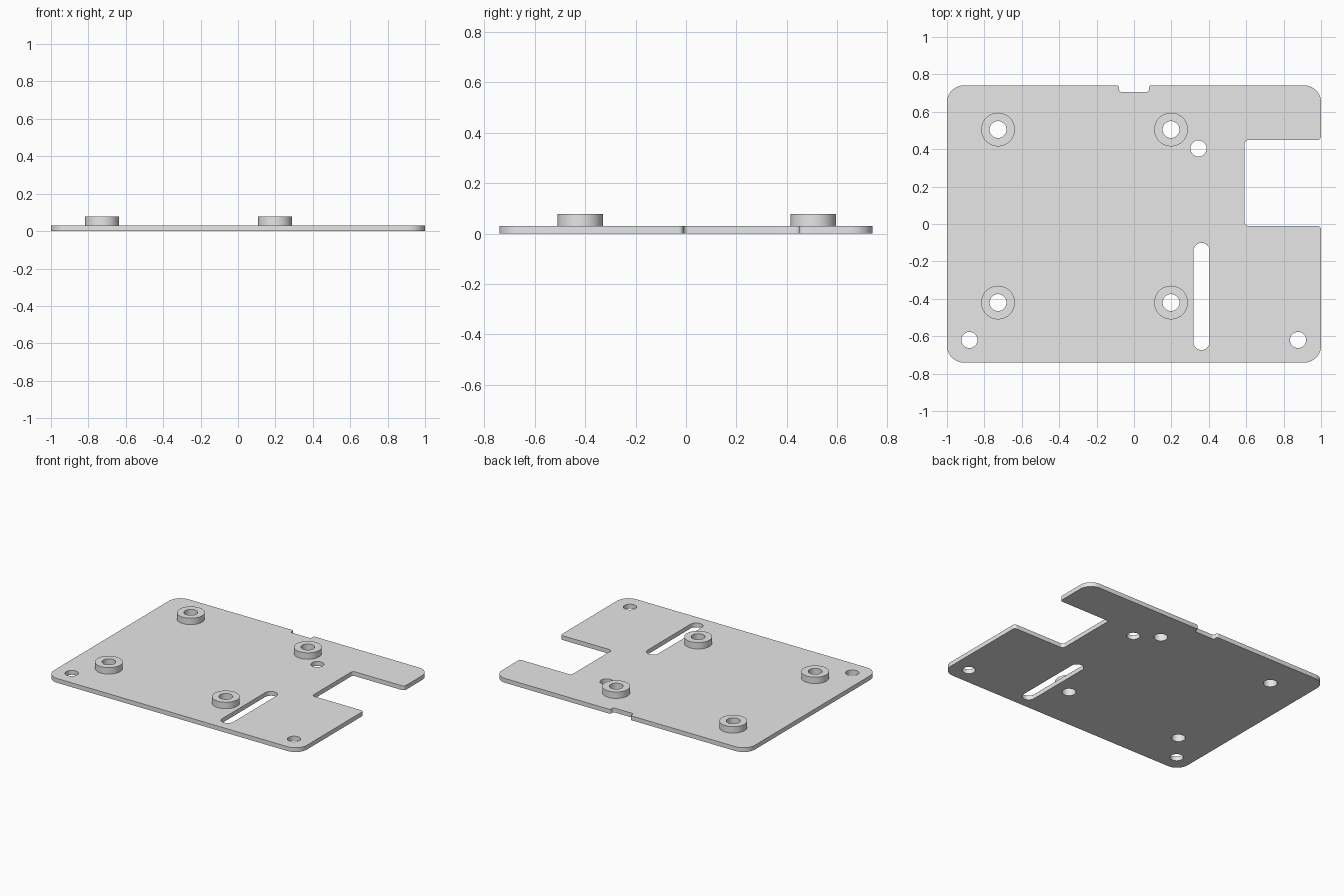
import bpy, bmesh
from math import pi, cos, sin
from mathutils import Vector

cube = bpy.data.objects.get("Cube")
if cube:
    bpy.data.objects.remove(cube, do_unlink=True)

PLATE_TOP = 0.031
BOSS_TOP = 0.077
HOLE_R = 0.045

grey = bpy.data.materials.new("light_grey")
grey.use_nodes = True
grey.diffuse_color = (0.8, 0.8, 0.8, 1)
shader = next(n for n in grey.node_tree.nodes if n.type == 'BSDF_PRINCIPLED')
shader.inputs["Base Color"].default_value = grey.diffuse_color


def circle(x, y, r, steps=48):
    return [(x + r * cos(2 * pi * i / steps), y + r * sin(2 * pi * i / steps))
            for i in range(steps)]


def slot(x, y0, y1, r, steps=20):
    """Vertical slot with round ends, y0 and y1 are the arc centres."""
    arc = [pi * i / steps for i in range(steps + 1)]
    return ([(x + r * cos(a), y1 + r * sin(a)) for a in arc]
            + [(x - r * cos(a), y0 - r * sin(a)) for a in arc])


def rounded(corners, steps=10):
    """Outline from square corners (x, y, fillet radius)."""
    points = []
    for i, (x, y, r) in enumerate(corners):
        p = Vector((x, y))
        back = (Vector(corners[i - 1][:2]) - p).normalized()
        ahead = (Vector(corners[(i + 1) % len(corners)][:2]) - p).normalized()
        centre = p + r * (back + ahead)
        for k in range(steps + 1):
            a = pi / 2 * k / steps
            points.append(tuple(centre - r * (ahead * cos(a) + back * sin(a))))
    return points


def sheet(name, loops, z0, z1):
    """Solid from an outline followed by its holes."""
    curve = bpy.data.curves.new(name + "_profile", 'CURVE')
    curve.dimensions = '2D'
    curve.fill_mode = 'BOTH'
    curve.extrude = (z1 - z0) / 2
    for loop in loops:
        spline = curve.splines.new('POLY')
        spline.points.add(len(loop) - 1)
        for point, (x, y) in zip(spline.points, loop):
            point.co = (x, y, 0, 1)
        spline.use_cyclic_u = True
    helper = bpy.data.objects.new(name + "_profile", curve)
    bpy.context.collection.objects.link(helper)
    graph = bpy.context.evaluated_depsgraph_get()
    mesh = bpy.data.meshes.new_from_object(helper.evaluated_get(graph))
    bpy.data.objects.remove(helper, do_unlink=True)

    bm = bmesh.new()
    bm.from_mesh(mesh)
    bmesh.ops.remove_doubles(bm, verts=bm.verts, dist=1e-5)
    bmesh.ops.recalc_face_normals(bm, faces=bm.faces)
    bmesh.ops.translate(bm, verts=bm.verts, vec=(0, 0, (z0 + z1) / 2))
    bm.to_mesh(mesh)
    bm.free()
    mesh.materials.clear()
    mesh.materials.append(grey)
    obj = bpy.data.objects.new(name, mesh)
    bpy.context.collection.objects.link(obj)
    bpy.ops.object.select_all(action='DESELECT')
    obj.select_set(True)
    bpy.context.view_layer.objects.active = obj
    bpy.ops.object.shade_smooth_by_angle(angle=pi / 6)
    return obj


# Plate outline: side cut-out on the left edge, small notch in the back edge
BIG, SMALL, TINY = 0.09, 0.02, 0.012
W, D = 1.0, 0.741
outline = rounded([
    (-W, -D, BIG), (W, -D, BIG),
    (W, -0.01, SMALL), (0.592, -0.01, SMALL),
    (0.592, 0.449, SMALL), (W, 0.449, SMALL),
    (W, D, BIG),
    (0.08, D, TINY), (0.08, 0.706, TINY),
    (-0.08, 0.706, TINY), (-0.08, D, TINY),
    (-W, D, BIG),
])

# Bosses, screw holes and slot
bosses = [(x, y) for x in (-0.727, 0.198) for y in (-0.42, 0.505)]
holes = [circle(x, y, HOLE_R) for x, y in bosses]
holes += [circle(x, y, 0.043) for x, y in
          [(-0.88, -0.62), (0.877, -0.62), (0.345, 0.404)]]
holes.append(slot(0.361, -0.63, -0.145, 0.044))

sheet("base_plate", [outline] + holes, 0, PLATE_TOP)
for i, (x, y) in enumerate(bosses):
    sheet(f"standoff_{i + 1}", [circle(x, y, 0.09), circle(x, y, HOLE_R)],
          PLATE_TOP, BOSS_TOP)
